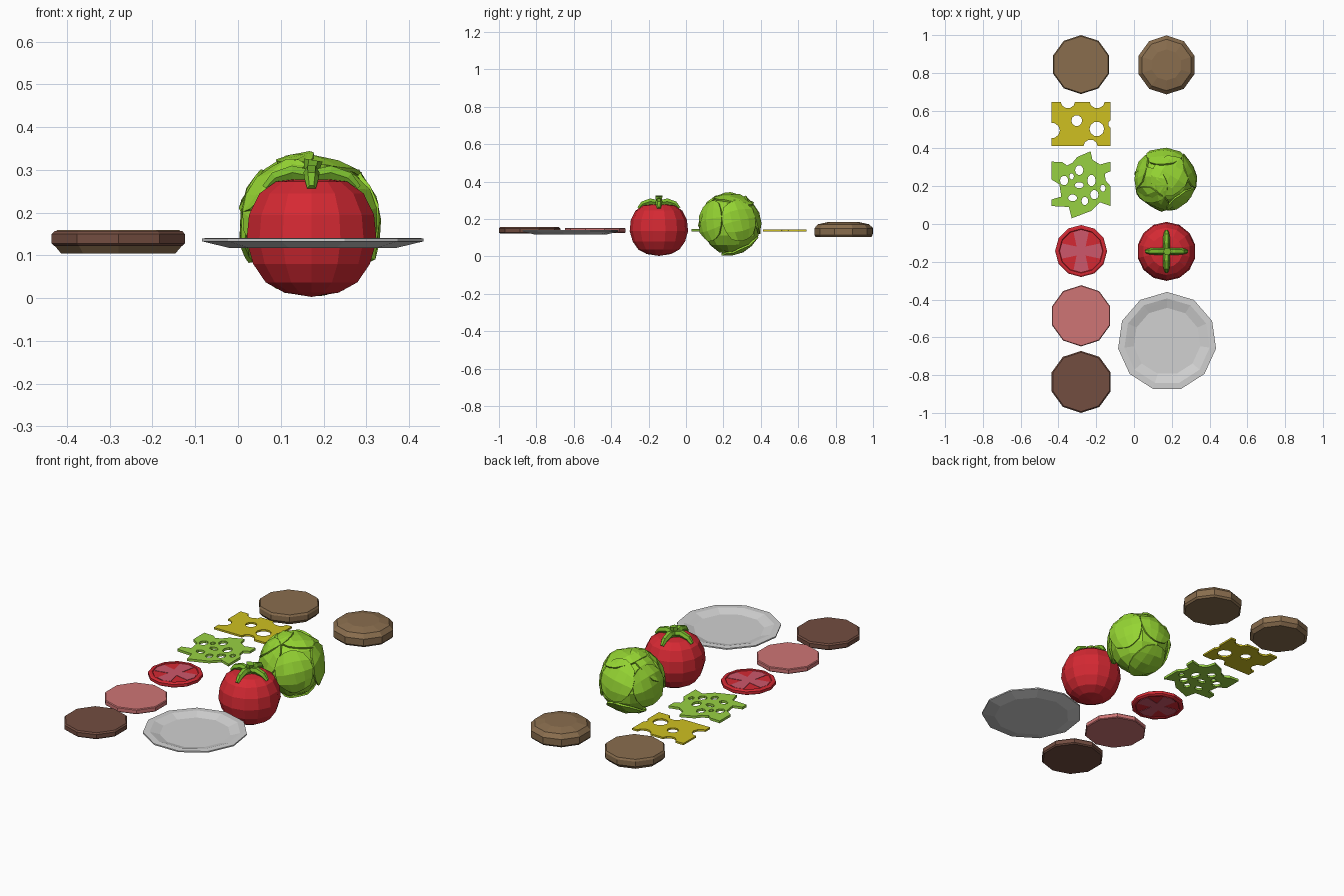
import bpy, bmesh, random
from math import sin, cos, pi, tau, radians
from mathutils import Vector, Matrix

random.seed(4)
cube = bpy.data.objects.get("Cube")
if cube:
    bpy.data.objects.remove(cube, do_unlink=True)


def material(name, *srgb):
    col = [(c / 255) ** 2.2 for c in srgb] + [1]
    m = bpy.data.materials.new(name)
    m.use_nodes = True
    m.diffuse_color = col
    m.node_tree.nodes["Principled BSDF"].inputs["Base Color"].default_value = col
    return m


BUN = material("bun tan", 136, 109, 79)
PATTY = material("patty brown", 114, 78, 66)
HAM = material("ham pink", 205, 116, 116)
RED = material("tomato red", 212, 45, 54)
FLESH = material("tomato flesh", 204, 88, 106)
CHEESE = material("cheese yellow", 205, 190, 38)
LEAF = material("leaf green", 150, 208, 68)
HEAD = material("lettuce green", 148, 212, 54)
STEM = material("stem green", 122, 186, 50)
WHITE = material("plate grey", 208, 208, 208)


def finish(bm, name, mat, loc=(0, 0, 0)):
    bmesh.ops.recalc_face_normals(bm, faces=bm.faces)
    me = bpy.data.meshes.new(name)
    bm.to_mesh(me)
    bm.free()
    me.materials.append(mat)
    ob = bpy.data.objects.new(name, me)
    ob.location = loc
    bpy.context.collection.objects.link(ob)
    return ob


def lathe(name, profile, sides, x, y, mat):
    """Spin (radius, z) pairs; open ends are capped, zero radius is a pole."""
    bm = bmesh.new()
    rings = []
    for r, z in profile:
        n = sides if r else 1
        rings.append([bm.verts.new((r * cos(pi / 2 + tau * i / sides),
                                    r * sin(pi / 2 + tau * i / sides), z)) for i in range(n)])
    for a, b in zip(rings, rings[1:]):
        for i in range(sides):
            j = (i + 1) % sides
            quad = [a[i % len(a)], a[j % len(a)], b[j % len(b)], b[i % len(b)]]
            bm.faces.new(list(dict.fromkeys(quad)))
    for ring in (rings[0], rings[-1]):
        if len(ring) > 1:
            bm.faces.new(ring)
    return finish(bm, name, mat, (x, y, 0))


def prism(bm, pts, z0, z1):
    face = bm.faces.new([bm.verts.new((x, y, z0)) for x, y in pts])
    ext = bmesh.ops.extrude_face_region(bm, geom=[face])
    tops = [v for v in ext["geom"] if isinstance(v, bmesh.types.BMVert)]
    bmesh.ops.translate(bm, vec=(0, 0, z1 - z0), verts=tops)


def perforated(name, outline, holes, z0, z1, x, y, mat):
    """Slab with oval holes (x, y, rx, ry) cut through it."""
    bm = bmesh.new()
    prism(bm, outline, z0, z1)
    slab = finish(bm, name, mat, (x, y, 0))
    bm = bmesh.new()
    for hx, hy, rx, ry in holes:
        prism(bm, [(hx + rx * cos(tau * i / 10), hy + ry * sin(tau * i / 10))
                   for i in range(10)], z0 - .05, z1 + .05)
    cutter = finish(bm, name + "_cutter", mat, (x, y, 0))
    mod = slab.modifiers.new("holes", 'BOOLEAN')
    mod.operation, mod.solver, mod.object = 'DIFFERENCE', 'EXACT', cutter
    bake(slab)
    bpy.data.objects.remove(cutter, do_unlink=True)


def bake(ob):
    """Freeze the modifiers of an object into its mesh."""
    bpy.context.view_layer.update()
    me = bpy.data.meshes.new_from_object(ob.evaluated_get(bpy.context.evaluated_depsgraph_get()))
    ob.modifiers.clear()
    ob.data = me


LX, RX = -.28, .172     # the two columns

# Buns
lathe("bottom_bun", [(.14, .104), (.156, .122), (.156, .15), (.15, .16)], 10, LX, .844, BUN)
lathe("top_bun", [(.148, .104), (.156, .114), (.156, .15), (.136, .172), (.082, .184)],
      10, RX, .842, BUN)

# Patty and ham slice
lathe("patty", [(.157, .122), (.164, .128), (.164, .15), (.157, .157)], 10, LX, -.836, PATTY)
lathe("ham_slice", [(.158, .126), (.162, .13), (.162, .149), (.158, .153)], 10, LX, -.486, HAM)

# Tomato slice: raised rim and a flesh cross on both sides
lathe("tomato_slice", [(.114, .132), (.117, .128), (.13, .128), (.1375, .133), (.1375, .148),
                       (.13, .153), (.117, .153), (.114, .149)], 12, LX, -.143, RED)
cross = []
for k in range(4):
    turn = Matrix.Rotation(k * pi / 2, 2)
    cross += [turn @ Vector(p) for p in ((.024, -.024), (.1, -.04), (.112, 0), (.1, .04))]
for side, z in (("top", .148), ("bottom", .130)):
    bm = bmesh.new()
    prism(bm, cross, z, z + .003)
    finish(bm, "tomato_slice_flesh_" + side, FLESH, (LX, -.143, 0))

# Cheese slice
perforated("cheese_slice", [(-.156, -.116), (.156, -.116), (.156, .116), (-.156, .116)],
           [(-.157, -.034, .045, .042), (-.023, .018, .029, .029), (.083, -.026, .039, .039),
            (-.07, .118, .038, .034), (.085, .118, .04, .034), (.05, -.118, .038, .036),
            (.158, .0, .014, .02)],
           .134, .144, LX, .529, CHEESE)

# Lettuce leaf
perforated("lettuce_leaf",
           [(-.156, .13), (-.1, .128), (-.075, .11), (-.045, .125), (-.02, .155), (.05, .185),
            (.06, .14), (.1, .115), (.156, .13), (.156, .08), (.125, .065), (.13, .03),
            (.156, 0), (.156, -.105), (.1, -.085), (.055, -.13), (-.05, -.17), (-.065, -.11),
            (-.156, -.105), (-.156, -.07), (-.105, -.055), (-.115, .01), (-.156, .035)],
           [(-.09, .03, .022, .026), (-.01, .085, .022, .026), (-.01, .005, .024, .016),
            (.055, .03, .022, .03), (.07, -.045, .022, .025), (-.045, -.062, .024, .018),
            (.02, -.078, .018, .022), (.115, -.01, .014, .018), (-.05, .052, .012, .016)],
           .134, .147, LX, .2, LEAF)

# Plate
lathe("plate", [(.195, .117), (.262, .133), (.262, .14), (.228, .141), (.212, .136), (.178, .125)],
      11, RX + .003, -.622, WHITE)

# Whole tomato
lathe("tomato", [(0, .003), (.065, .013), (.11, .037), (.14, .08), (.156, .135), (.15, .195),
                 (.125, .245), (.085, .273), (.04, .278), (0, .27)], 14, RX, -.145, RED)


def tube(name, pts, radii, depth, loc, mat):
    cu = bpy.data.curves.new(name, 'CURVE')
    cu.dimensions, cu.bevel_depth = '3D', depth
    cu.bevel_resolution, cu.use_fill_caps = 1, True
    sp = cu.splines.new('POLY')
    sp.points.add(len(pts) - 1)
    for p, co, r in zip(sp.points, pts, radii):
        p.co, p.radius = (*co, 1), r
    tmp = bpy.data.objects.new(name + "_path", cu)
    bpy.context.collection.objects.link(tmp)
    bpy.context.view_layer.update()
    me = bpy.data.meshes.new_from_object(tmp.evaluated_get(bpy.context.evaluated_depsgraph_get()))
    bpy.data.objects.remove(tmp, do_unlink=True)
    me.materials.clear()
    me.materials.append(mat)
    for f in me.polygons:
        f.use_smooth = False
    ob = bpy.data.objects.new(name, me)
    ob.location = loc
    bpy.context.collection.objects.link(ob)


# Tomato stalk and four sepals
tube("tomato_stalk", [(0, 0, .27), (0, 0, .3), (.004, 0, .323)], (1.2, .9, 1.1), .02,
     (RX, -.145, 0), STEM)
for k in range(4):
    c, s = cos(k * pi / 2), sin(k * pi / 2)
    tube(f"tomato_sepal_{k + 1}",
         [(r * c, r * s, z) for r, z in ((0, .285), (.045, .294), (.085, .281), (.108, .257))],
         (1, 1.1, 1, .6), .017, (RX, -.145, 0), STEM)

# Lettuce head: faceted core wrapped in overlapping leaves
HEAD_AT = (.167, .237, .172)
bm = bmesh.new()
bmesh.ops.create_uvsphere(bm, u_segments=11, v_segments=8, radius=.157)
for v in bm.verts:
    v.co *= random.uniform(.96, 1.04)
finish(bm, "lettuce_core", HEAD, HEAD_AT)


def wrap_leaf(index, azimuth, elevation, roll):
    bm = bmesh.new()
    frame = (Matrix.Rotation(radians(azimuth), 3, 'Z') @ Matrix.Rotation(radians(-elevation), 3, 'Y')
             @ Matrix.Rotation(radians(roll), 3, 'X'))
    n, grid = 4, []
    for i in range(n + 1):
        for j in range(n + 1):
            u, v = 2 * i / n - 1, 2 * j / n - 1
            edge = max(abs(u), abs(v))
            a, b = u * .62 * (1 - .25 * v * v), v * .72 * (1 - .25 * u * u)
            r = .157 + .006 * edge + random.uniform(-.003, .007)
            grid.append(bm.verts.new(frame @ Vector((cos(a) * cos(b), sin(a) * cos(b), sin(b))) * r))
    for i in range(n):
        for j in range(n):
            k = i * (n + 1) + j
            bm.faces.new((grid[k], grid[k + 1], grid[k + n + 2], grid[k + n + 1]))
    ob = finish(bm, f"lettuce_wrap_{index}", HEAD, HEAD_AT)
    mod = ob.modifiers.new("thickness", 'SOLIDIFY')
    mod.thickness, mod.offset = .01, 0
    bake(ob)


for k in range(5):
    wrap_leaf(k + 1, 20 + 72 * k, 8 + 14 * (k % 2), 12 * (-1) ** k)
wrap_leaf(6, 40, 78, 20)
wrap_leaf(7, 200, 50, -15)
wrap_leaf(8, 100, -65, 10)
